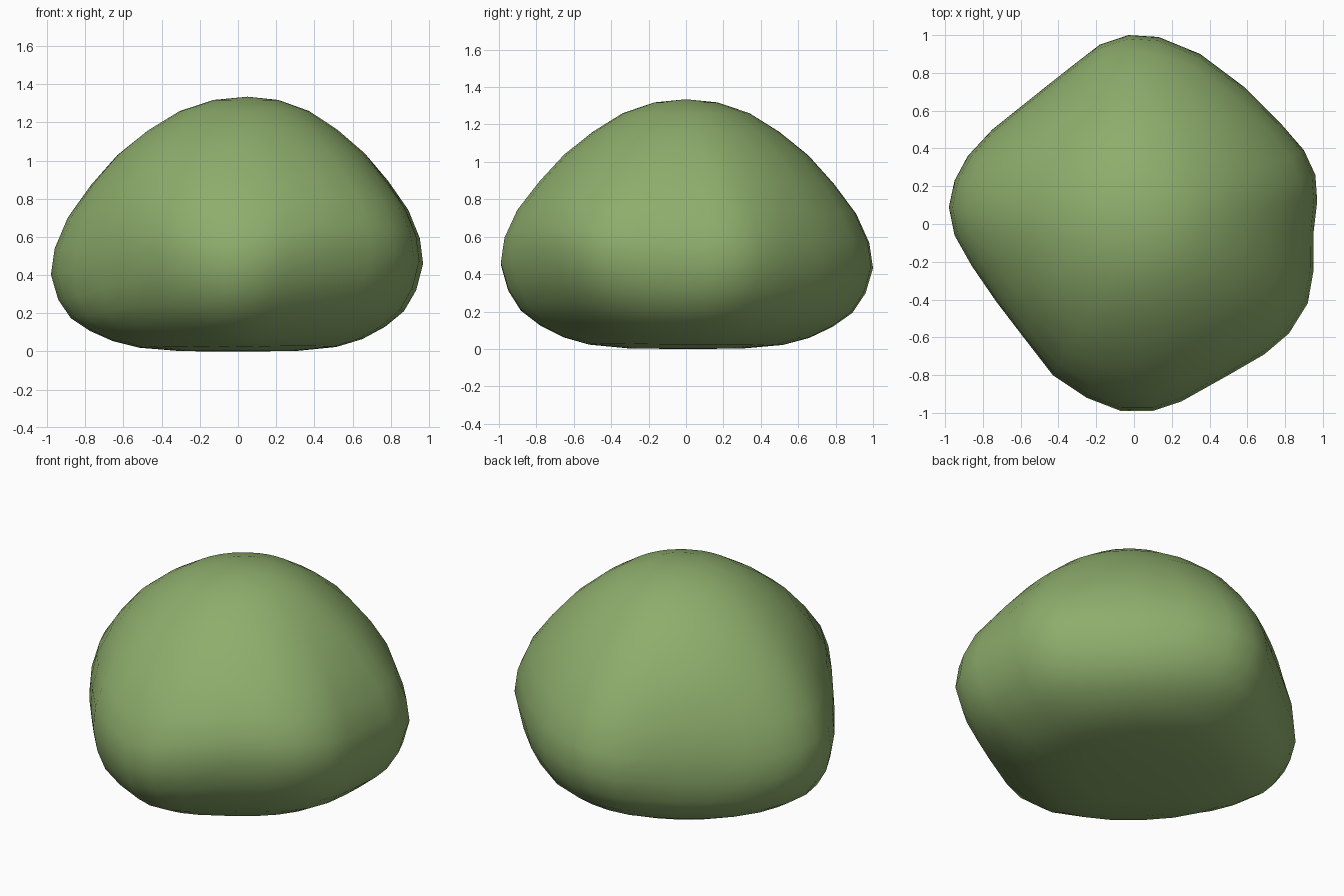
import bpy, bmesh, math

if "Cube" in bpy.data.objects:
    bpy.data.objects.remove(bpy.data.objects["Cube"])

# Plan outline at the widest height (rounded, slightly skewed diamond)
OUTLINE = [
    (.97, .12), (.96, .26), (.90, .39), (.77, .54), (.59, .72), (.35, .90),
    (.13, .99), (-.03, 1.0), (-.18, .95), (-.31, .85), (-.45, .74), (-.60, .62),
    (-.75, .50), (-.88, .36), (-.95, .23), (-.98, .09), (-.95, -.06),
    (-.86, -.22), (-.73, -.41), (-.60, -.58), (-.43, -.80), (-.25, -.92),
    (-.07, -.99), (.10, -.99), (.25, -.94), (.50, -.80), (.69, -.69),
    (.82, -.58), (.92, -.42), (.95, -.25), (.95, -.05)]

# Side profile: (relative radius, height), flat base to domed top
PROFILE = [
    (.30, .002), (.52, .022), (.66, .06), (.785, .12), (.89, .195), (.96, .30),
    (1.0, .435), (.98, .57), (.91, .725), (.79, .885), (.655, 1.035),
    (.50, 1.16), (.34, 1.26), (.17, 1.318)]


def ring_point(p, s, z):
    x, y = p
    length = math.hypot(x, y)
    ux, uy = x / length, y / length
    # The diamond outline rounds off towards the top and base
    k = s ** 3
    r = s * (k * length + 1 - k)
    lean = .05 * (1 - s) if z > .435 else 0
    # The front corners bulge higher than the back ones
    lift = -.12 * uy * abs(2 * ux * uy) if uy < 0 else -.04 * max(0, -2 * ux * uy)
    dz = (lift * abs(uy) ** 0 + .025 * ux) * s ** 4
    return (ux * r + lean, uy * r, max(z + dz, 0))


bm = bmesh.new()
rings = [[bm.verts.new(ring_point(p, s, z)) for p in OUTLINE] for s, z in PROFILE]
n = len(OUTLINE)
for low, high in zip(rings, rings[1:]):
    for i in range(n):
        j = (i + 1) % n
        bm.faces.new((low[i], low[j], high[j], high[i]))

# Base and crown caps
base = bm.verts.new((0, 0, 0))
crown = bm.verts.new((.05, 0, 1.335))
for i in range(n):
    j = (i + 1) % n
    bm.faces.new((base, rings[0][j], rings[0][i]))
    bm.faces.new((crown, rings[-1][i], rings[-1][j]))
bmesh.ops.recalc_face_normals(bm, faces=bm.faces)
for f in bm.faces:
    f.smooth = True

mesh = bpy.data.meshes.new("bush")
bm.to_mesh(mesh)
bm.free()
bush = bpy.data.objects.new("bush", mesh)
bpy.context.collection.objects.link(bush)

# Leaf green
mat = bpy.data.materials.new("leaf_green")
mat.diffuse_color = (.27, .42, .15, 1)
mat.use_nodes = True
mat.node_tree.nodes["Principled BSDF"].inputs["Base Color"].default_value = mat.diffuse_color
mesh.materials.append(mat)
